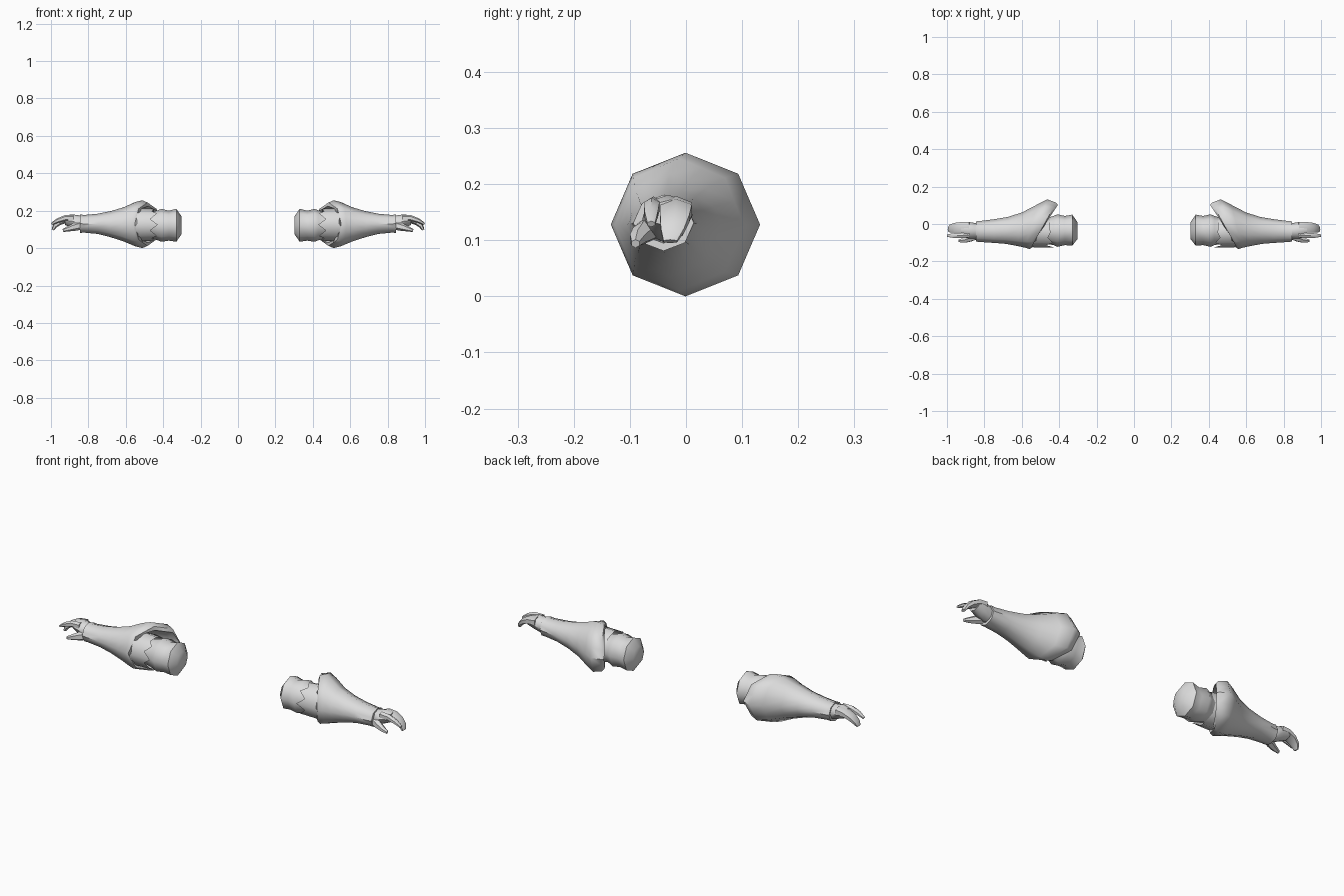
import bpy, bmesh, math
from mathutils import Vector

grey = bpy.data.materials.new("pale_grey")
grey.diffuse_color = (0.72, 0.72, 0.72, 1)


def finish(name, bm, angle=50):
    """Turn a bmesh into a smooth object mirrored to both sides."""
    bmesh.ops.recalc_face_normals(bm, faces=bm.faces)
    me = bpy.data.meshes.new(name)
    bm.to_mesh(me)
    bm.free()
    me.materials.append(grey)
    ob = bpy.data.objects.new(name, me)
    bpy.context.collection.objects.link(ob)
    bpy.context.view_layer.objects.active = ob
    ob.select_set(True)
    bpy.ops.object.shade_smooth_by_angle(angle=math.radians(angle))
    ob.select_set(False)
    m = ob.modifiers.new("mirror", 'MIRROR')
    m.use_axis[0] = True
    m.use_mirror_merge = False
    return ob


def skin(bm, rings, cap_start, cap_end):
    vs = [[bm.verts.new(p) for p in r] for r in rings]
    n = len(vs[0])
    for a, b in zip(vs, vs[1:]):
        for i in range(n):
            j = (i + 1) % n
            bm.faces.new((a[i], a[j], b[j], b[i]))
    if cap_start:
        bm.faces.new(vs[0])
    if cap_end:
        bm.faces.new(vs[-1])


def ring(x, y, z, ry, rz, slant=0, zig=0, n=8):
    """Octagonal ring across the arm; slant pushes its front outward, zig tears its edge."""
    pts = []
    corner = [(math.cos(math.tau * i / 8), math.sin(math.tau * i / 8)) for i in range(9)]
    step = n // 8
    for i in range(n):
        k, t = i // step, (i % step) / step
        c = corner[k][0] * (1 - t) + corner[k + 1][0] * t
        s = corner[k][1] * (1 - t) + corner[k + 1][1] * t
        tear = zig * (1 if i % 2 else -1) * max(0, 0.2 - c)
        pts.append(Vector((x - slant * c + tear, y + ry * c, z + rz * s)))
    return pts


def sleeve(name, specs, cap_start=False, cap_end=False, n=8):
    bm = bmesh.new()
    skin(bm, [ring(*s, n=n) for s in specs], cap_start, cap_end)
    return finish(name, bm)


def finger(name, path):
    """Tapering six-sided digit along (x, y, z, half width, half thickness)."""
    bm = bmesh.new()
    rings = []
    for i, (x, y, z, w, t) in enumerate(path):
        a, b = path[max(i - 1, 0)], path[min(i + 1, len(path) - 1)]
        d = Vector((b[0] - a[0], 0, b[2] - a[2])).normalized()
        up = Vector((-d.z, 0, d.x))
        rings.append([Vector((x, y, z)) + Vector((0, w * math.cos(q), 0)) + up * (t * math.sin(q))
                      for q in (math.tau * (k + 0.5) / 6 for k in range(6))])
    skin(bm, rings, True, True)
    return finish(name, bm)


# Upper arm with rounded end and a crease
sleeve("upper_arm", [
    (0.302, -0.035, 0.122, 0.045, 0.048),
    (0.330, -0.033, 0.122, 0.083, 0.088),
    (0.370, -0.035, 0.120, 0.078, 0.080),
    (0.410, -0.035, 0.122, 0.087, 0.088),
    (0.430, -0.035, 0.122, 0.078, 0.080),
    (0.480, -0.038, 0.122, 0.066, 0.066),
    (0.620, -0.040, 0.124, 0.055, 0.055)], True, True)

# Torn inner cloth at the elbow
sleeve("inner_cloth", [
    (0.450, -0.045, 0.125, 0.080, 0.085, 0.0, 0.018),
    (0.510, -0.040, 0.125, 0.085, 0.088, 0.02),
    (0.600, -0.035, 0.125, 0.080, 0.080, 0.02)], n=16)

# Flared outer sleeve: throat, torn slanted rim, bulge, taper to the wrist
sleeve("flared_sleeve", [
    (0.640, -0.030, 0.125, 0.070, 0.070, 0.02),
    (0.520, -0.010, 0.126, 0.098, 0.090, 0.07),
    (0.482, -0.010, 0.127, 0.112, 0.098, 0.075, 0.014),
    (0.484, -0.008, 0.128, 0.122, 0.116, 0.068),
    (0.512, -0.001, 0.128, 0.133, 0.128, 0.048),
    (0.550, -0.012, 0.128, 0.115, 0.118, 0.030),
    (0.610, -0.028, 0.127, 0.090, 0.092, 0.012),
    (0.680, -0.034, 0.128, 0.072, 0.070, 0.006),
    (0.750, -0.038, 0.130, 0.063, 0.054),
    (0.825, -0.040, 0.130, 0.056, 0.047),
    (0.846, -0.040, 0.131, 0.054, 0.050),
    (0.846, -0.040, 0.131, 0.040, 0.036),
    (0.810, -0.040, 0.131, 0.036, 0.032)], n=16)

# Palm
sleeve("palm", [
    (0.815, -0.038, 0.132, 0.038, 0.036),
    (0.855, -0.036, 0.136, 0.042, 0.040),
    (0.890, -0.032, 0.145, 0.044, 0.036),
    (0.925, -0.028, 0.148, 0.038, 0.024)], True, True)

# Curled fingers and thumb
finger("grouped_fingers", [
    (0.880, -0.018, 0.157, 0.032, 0.022), (0.920, -0.018, 0.154, 0.033, 0.020),
    (0.955, -0.020, 0.139, 0.030, 0.016), (0.980, -0.024, 0.118, 0.024, 0.012),
    (0.990, -0.028, 0.098, 0.014, 0.007)])
finger("index_finger", [
    (0.880, -0.058, 0.160, 0.017, 0.018), (0.925, -0.061, 0.160, 0.016, 0.016),
    (0.965, -0.062, 0.147, 0.014, 0.012), (0.997, -0.062, 0.129, 0.008, 0.006)])
finger("thumb", [
    (0.840, -0.062, 0.122, 0.022, 0.024), (0.875, -0.076, 0.113, 0.021, 0.021),
    (0.905, -0.086, 0.104, 0.016, 0.015), (0.936, -0.090, 0.094, 0.008, 0.008)])
